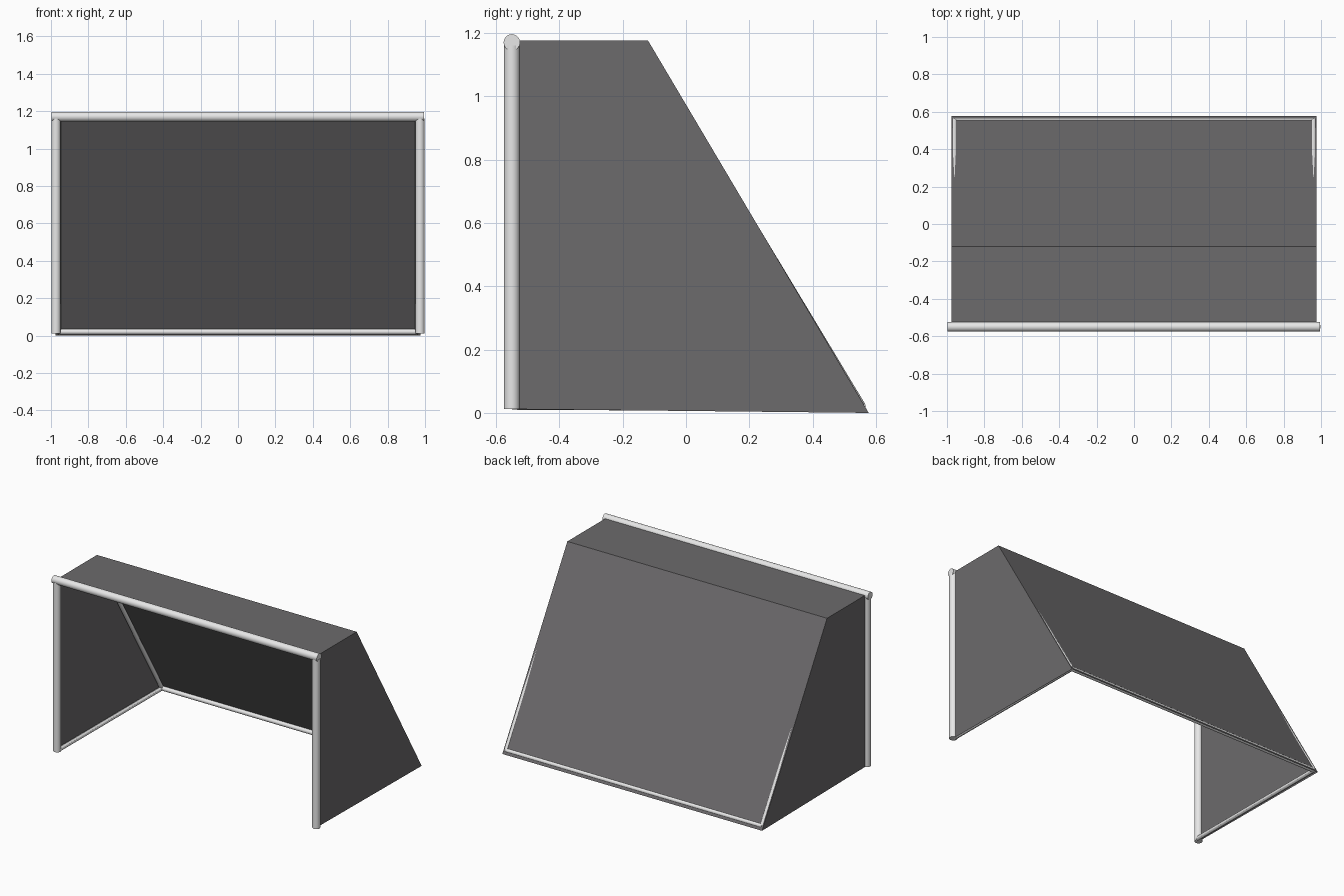
import bpy
import bmesh
from mathutils import Vector

cube = bpy.data.objects.get("Cube")
if cube:
    bpy.data.objects.remove(cube, do_unlink=True)


def make_material(name, colour):
    mat = bpy.data.materials.new(name)
    mat.use_nodes = True
    mat.diffuse_color = colour
    mat.node_tree.nodes["Principled BSDF"].inputs["Base Color"].default_value = colour
    return mat


WHITE = make_material("white_paint", (0.8, 0.8, 0.8, 1))
GREY = make_material("net_grey", (0.15, 0.145, 0.15, 1))


def pipe(name, start, end, radius, sides=20):
    """Capped round tube between two points."""
    start, end = Vector(start), Vector(end)
    axis = end - start
    bpy.ops.mesh.primitive_cylinder_add(vertices=sides, radius=radius,
                                        depth=axis.length, location=(start + end) / 2)
    obj = bpy.context.object
    obj.name = name
    obj.rotation_euler = axis.to_track_quat("Z", "Y").to_euler()
    obj.data.materials.append(WHITE)
    bpy.ops.object.shade_smooth_by_angle()
    return obj


# Main dimensions
FRONT, RIDGE, BACK = -0.55, -0.12, 0.577
TOP, BASE = 1.176, 0.008
NET_X, POST_X = 0.975, 0.973
THIN = 0.014

# Front frame
pipe("crossbar", (-0.998, FRONT, 1.17), (0.994, FRONT, 1.17), 0.026)
for side, s in (("left", 1), ("right", -1)):
    pipe(side + "_post", (s * POST_X, FRONT, 0.012), (s * POST_X, FRONT, 1.16), 0.025)

# Thin tubes along the ground and up the sloping back, just inside the net
rear_y = BACK - 0.024
for side, s in (("left", 1), ("right", -1)):
    x = s * (NET_X - THIN - 0.001)
    pipe(side + "_ground_bar", (x, FRONT, 0.024), (x, rear_y, THIN + 0.004), THIN, 12)
    pipe(side + "_sloping_bar", (x, rear_y, 0.022), (x, RIDGE - 0.01, TOP - 0.02), THIN, 12)
pipe("rear_ground_bar", (-0.96, rear_y, 0.02), (0.96, rear_y, 0.02), THIN + 0.001, 12)

# Net: roof, sloping back and two side panels
profile = [(FRONT, BASE + 0.004), (FRONT, TOP), (RIDGE, TOP), (BACK, 0)]
bm = bmesh.new()
left, right = ([bm.verts.new((s * NET_X, y, z)) for y, z in profile] for s in (1, -1))
bm.faces.new(left)
bm.faces.new(reversed(right))
for i in (1, 2):
    bm.faces.new((left[i], right[i], right[i + 1], left[i + 1]))
bmesh.ops.recalc_face_normals(bm, faces=bm.faces)
mesh = bpy.data.meshes.new("net")
bm.to_mesh(mesh)
bm.free()
mesh.materials.append(GREY)
net = bpy.data.objects.new("net", mesh)
bpy.context.collection.objects.link(net)
